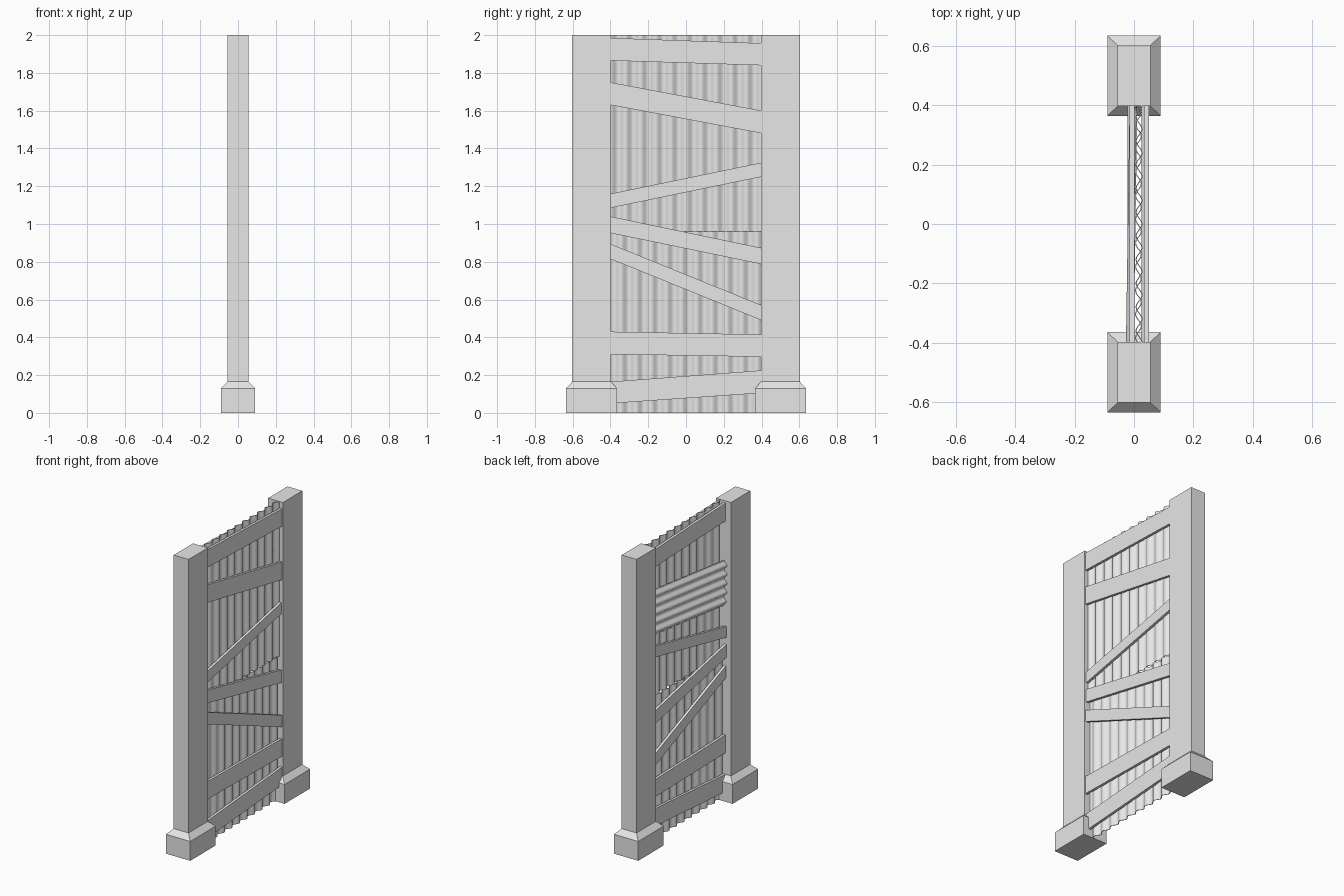
import bpy, bmesh, math

cube = bpy.data.objects.get("Cube")
if cube:
    bpy.data.objects.remove(cube, do_unlink=True)

grey = bpy.data.materials.new("plain grey")
grey.use_nodes = True
colour = (0.8, 0.8, 0.8, 1)
grey.diffuse_color = colour
grey.node_tree.nodes["Principled BSDF"].inputs["Base Color"].default_value = colour


def finish(name, bm, smooth=False):
    bmesh.ops.recalc_face_normals(bm, faces=bm.faces)
    mesh = bpy.data.meshes.new(name)
    bm.to_mesh(mesh)
    bm.free()
    mesh.materials.append(grey)
    obj = bpy.data.objects.new(name, mesh)
    bpy.context.collection.objects.link(obj)
    if smooth:
        bpy.ops.object.select_all(action='DESELECT')
        obj.select_set(True)
        bpy.context.view_layer.objects.active = obj
        bpy.ops.object.shade_smooth_by_angle(angle=math.radians(50))
    return obj


def post(name, y):
    """Square post rising from a chamfered plinth."""
    bm = bmesh.new()
    rings = []
    for hx, hy, z in ((.09, .135, 0), (.09, .135, .13), (.055, .1025, .165), (.055, .1025, 2)):
        rings.append([bm.verts.new((sx * hx, y + sy * hy, z))
                      for sx, sy in ((-1, -1), (1, -1), (1, 1), (-1, 1))])
    bm.faces.new(rings[0])
    bm.faces.new(rings[-1])
    for low, high in zip(rings, rings[1:]):
        for i in range(4):
            j = (i + 1) % 4
            bm.faces.new((low[i], low[j], high[j], high[i]))
    finish(name, bm)


def board(name, x0, x1, left, right):
    """Plank between the posts; left and right give its z range at each end."""
    bm = bmesh.new()
    outline = ((-.4, left[0]), (.4, right[0]), (.4, right[1]), (-.4, left[1]))
    face = bm.faces.new([bm.verts.new((x0, y, z)) for y, z in outline])
    new = bmesh.ops.extrude_face_region(bm, geom=[face])["geom"]
    bmesh.ops.translate(bm, vec=(x1 - x0, 0, 0),
                        verts=[v for v in new if isinstance(v, bmesh.types.BMVert)])
    finish(name, bm)


def corrugated(name, width, length, waves, amp, phase, thick=.004):
    """Thin wavy sheet: waves run along local y, ribs along local z."""
    bm = bmesh.new()
    steps = waves * 10
    loops = []
    for i in range(steps + 1):
        t = i / steps
        x = amp * math.cos(2 * math.pi * waves * t + phase)
        y = width * (t - .5)
        loops.append([bm.verts.new((x + dx, y, z)) for dx, z in
                      ((-thick / 2, -length / 2), (thick / 2, -length / 2),
                       (thick / 2, length / 2), (-thick / 2, length / 2))])
    for a, b in zip(loops, loops[1:]):
        for i in range(4):
            j = (i + 1) % 4
            bm.faces.new((a[i], a[j], b[j], b[i]))
    bm.faces.new(loops[0])
    bm.faces.new(loops[-1])
    return finish(name, bm, smooth=True)


# Posts
post("front_post", -.5)
post("back_post", .5)

# Corrugated fence sheets
upper = corrugated("upper_sheet", .8, 1.04, 10, .010, 0)
upper.location = (.017, 0, 1.48)
lower = corrugated("lower_sheet", .8, .96, 10, .010, math.pi * .6)
lower.location = (.015, 0, .48)

# Planks: name, z range at the front post, z range at the back post, depth shift
planks = (
    ("top_rail", (1.865, 1.985), (1.84, 1.957), 0),
    ("upper_brace", (1.63, 1.75), (1.48, 1.60), 0),
    ("rising_brace", (1.085, 1.16), (1.25, 1.325), -.007),
    ("middle_brace", (.952, 1.04), (.787, .873), -.007),
    ("falling_brace", (.815, .895), (.49, .57), -.003),
    ("lower_rail", (.31, .43), (.297, .415), 0),
    ("bottom_rail", (.05, .165), (.105, .225), 0),
)
for name, left, right, shift in planks:
    board("left_" + name, .033 + shift, .050 + shift, left, right)
    if name != "upper_brace":
        board("right_" + name, -.015 + shift, .002 + shift, left, right)

# Tilted corrugated repair patch
patch = corrugated("repair_patch", .30, .81, 5, .011, 0)
patch.rotation_euler = (math.pi / 2 + .106, 0, -.015)
patch.location = (-.008, 0, 1.49)
